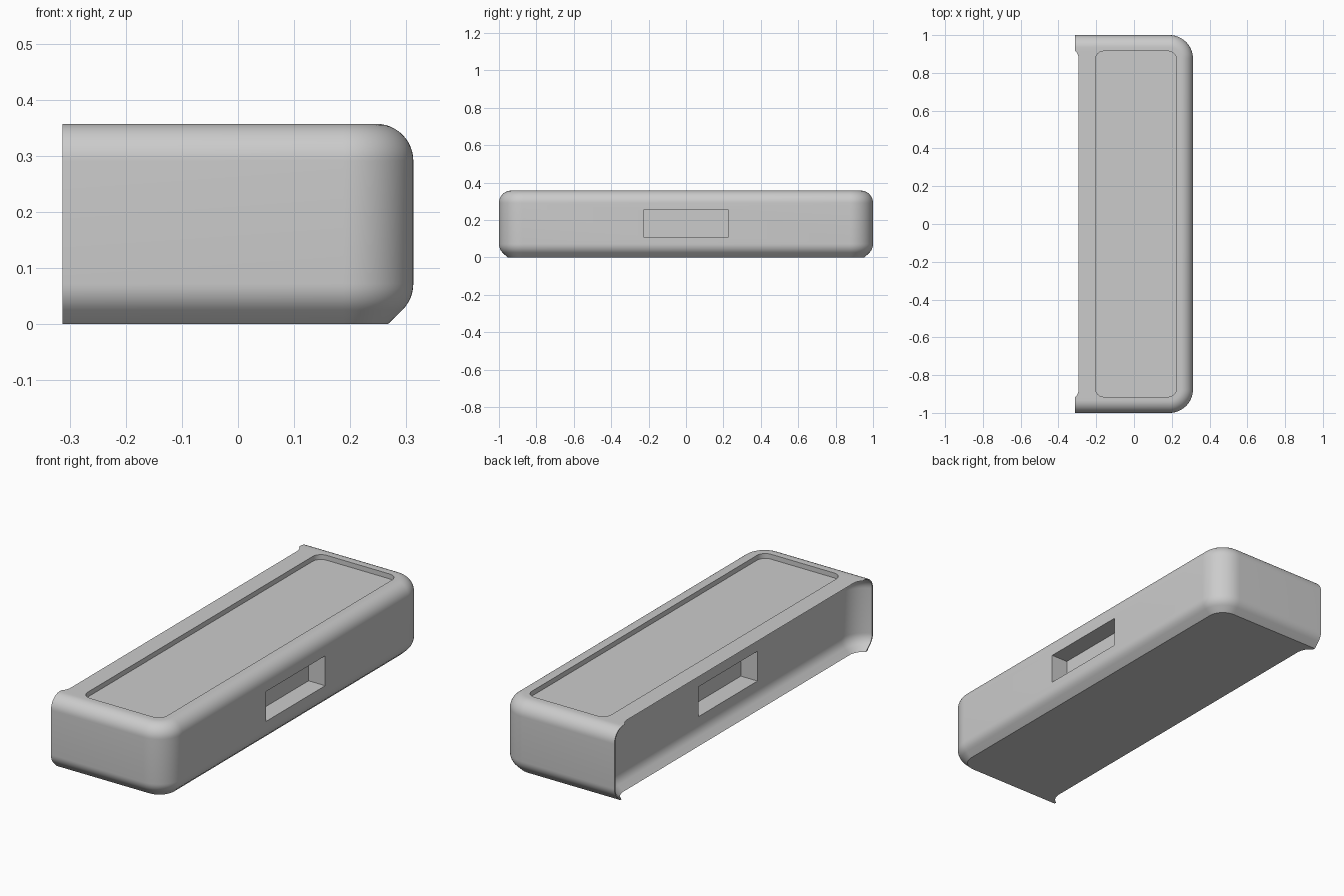
import bpy, bmesh, math

if "Cube" in bpy.data.objects:
    bpy.data.objects.remove(bpy.data.objects["Cube"])

HX, HY, TOP = 0.3125, 1.0, 0.357   # half width, half length, height
PLAN_R, EDGE_R = 0.125, 0.066      # corner radius seen from above, edge fillet radius
NEST = 0.54                        # spacing at which the next block nests in the open side

grey = bpy.data.materials.new("plain grey")
grey.diffuse_color = (0.6, 0.6, 0.6, 1)
grey.use_nodes = True
grey.node_tree.nodes["Principled BSDF"].inputs["Base Color"].default_value = grey.diffuse_color


def loft(name, rings):
    """Closed solid through stacked outlines with equal point counts."""
    bm = bmesh.new()
    loops = [[bm.verts.new(p) for p in ring] for ring in rings]
    n = len(loops[0])
    for a, b in zip(loops, loops[1:]):
        for i in range(n):
            j = (i + 1) % n
            bm.faces.new((a[i], a[j], b[j], b[i]))
    bm.faces.new(loops[0][::-1])
    bm.faces.new(loops[-1])
    bmesh.ops.recalc_face_normals(bm, faces=bm.faces)
    mesh = bpy.data.meshes.new(name)
    bm.to_mesh(mesh)
    bm.free()
    mesh.materials.append(grey)
    obj = bpy.data.objects.new(name, mesh)
    bpy.context.collection.objects.link(obj)
    return obj


def arc(cx, cy, r, start, end, steps):
    for i in range(steps + 1):
        t = math.radians(start + (end - start) * i / steps)
        yield cx + r * math.cos(t), cy + r * math.sin(t)


def block_ring(inset, z, shift=0.0):
    """Outline with a straight left side and two rounded right corners."""
    r, cx, cy = PLAN_R - inset, HX - PLAN_R, HY - PLAN_R
    pts = [(-HX, -HY + inset)]
    pts += arc(cx, -cy, r, -90, 0, 14)
    pts += arc(cx, cy, r, 0, 90, 14)
    pts += [(-HX, HY - inset)]
    return [(x + shift, y, z) for x, y in pts]


# Side profile as (inset, z): 45 degree chamfer, lower fillet, upper fillet
low_z = 0.072
profile = [(0.0455, 0.0)]
profile += [(EDGE_R - x, z) for x, z in arc(0, low_z, EDGE_R, -45, 0, 6)]
profile += [(EDGE_R - x, z) for x, z in arc(0, TOP - EDGE_R, EDGE_R, 0, 90, 12)]

body = loft("block_body", [block_ring(i, z) for i, z in profile])

# Nesting hollow: the same shape, shifted left and run past top and bottom
hollow_profile = [(profile[0][0], -0.02)] + profile + [(profile[-1][0], TOP + 0.02)]
hollow = loft("nesting_cutter", [block_ring(i, z, -NEST) for i, z in hollow_profile])


def rounded_rect(x0, x1, y, r, z):
    pts = []
    for cx, cy, a in ((x1 - r, -y + r, -90), (x1 - r, y - r, 0),
                      (x0 + r, y - r, 90), (x0 + r, -y + r, 180)):
        pts += arc(cx, cy, r, a, a + 90, 8)
    return [(px, py, z) for px, py in pts]


# Shallow tray in the top
tray = loft("tray_cutter", [rounded_rect(-0.205, 0.225, 0.915, 0.045, z)
                            for z in (TOP - 0.024, TOP + 0.03)])


def slot_cutter(name, x0, x1):
    return loft(name, [[(x0, -0.228, z), (x1, -0.228, z), (x1, 0.228, z), (x0, 0.228, z)]
                       for z in (0.108, 0.254)])


# Blind rectangular slots in both long sides
right_slot = slot_cutter("right_slot_cutter", HX - 0.09, HX + 0.05)
left_slot = slot_cutter("left_slot_cutter", -0.28, HX - NEST + 0.09)

bpy.context.view_layer.objects.active = body
body.select_set(True)
for cutter in (hollow, tray, right_slot, left_slot):
    cutter.hide_render = True
    mod = body.modifiers.new("cut", 'BOOLEAN')
    mod.operation = 'DIFFERENCE'
    mod.solver = 'EXACT'
    mod.object = cutter
    bpy.ops.object.modifier_apply(modifier=mod.name)
    bpy.data.objects.remove(cutter)

bpy.ops.object.shade_smooth_by_angle(angle=math.radians(30))
